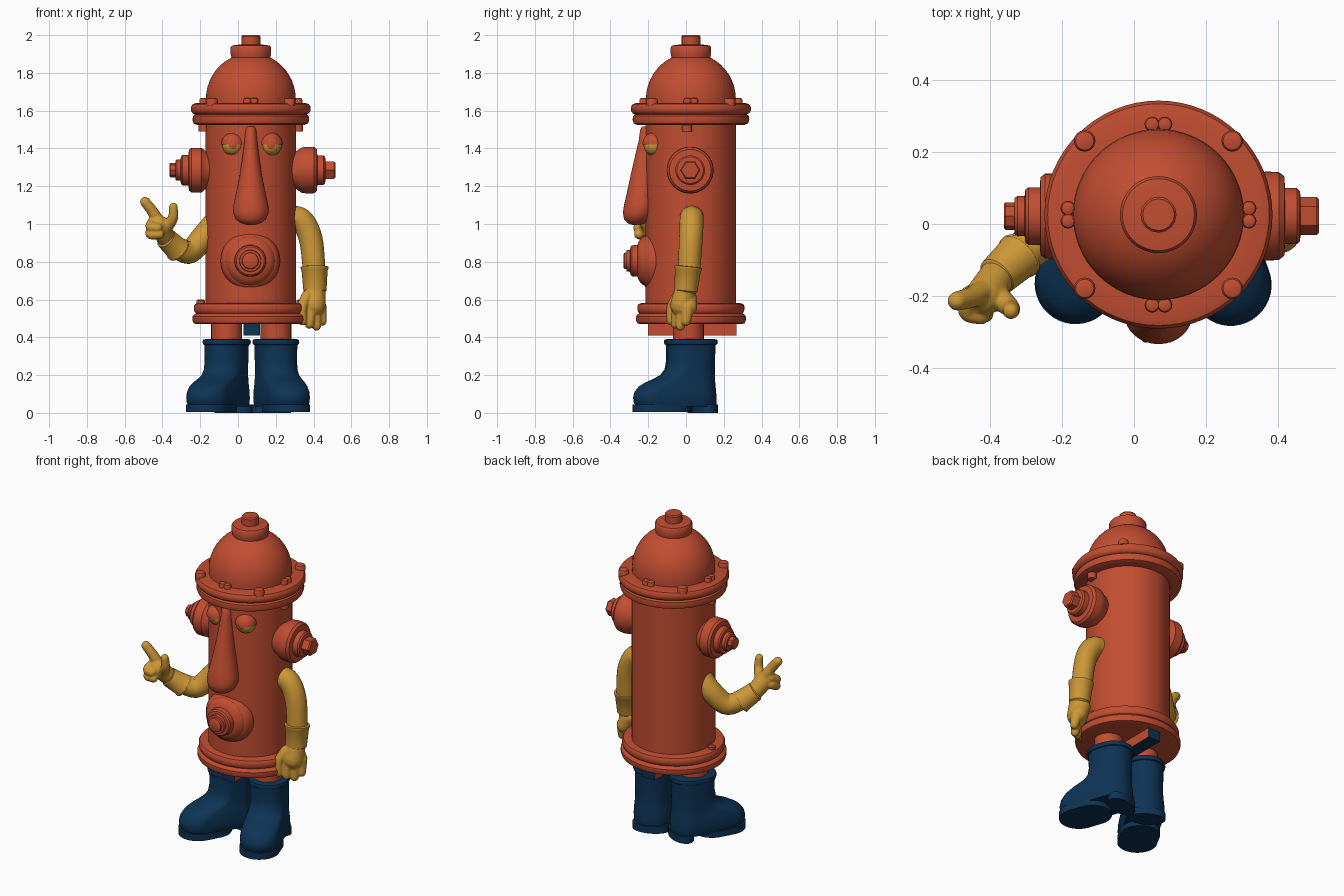
import bpy, bmesh, math
from mathutils import Vector, Matrix

CX, CY = 0.068, 0.026   # axis of the hydrant


def material(name, rgb):
    m = bpy.data.materials.new(name)
    m.diffuse_color = (*rgb, 1)
    return m


RED = material("red", (0.54, 0.075, 0.031))
YELLOW = material("yellow", (0.61, 0.31, 0.037))
BLUE = material("blue", (0.004, 0.034, 0.092))


def finish(name, bm, mats, angle=35):
    bmesh.ops.recalc_face_normals(bm, faces=bm.faces)
    me = bpy.data.meshes.new(name)
    bm.to_mesh(me)
    bm.free()
    for m in mats:
        me.materials.append(m)
    me.shade_smooth()
    me.set_sharp_from_angle(angle=math.radians(angle))
    ob = bpy.data.objects.new(name, me)
    bpy.context.collection.objects.link(ob)
    return ob


def add_loft(bm, rings):
    rows = [[bm.verts.new(p) for p in r] for r in rings]
    n = len(rows[0])
    for a, b in zip(rows, rows[1:]):
        for i in range(n):
            bm.faces.new((a[i], a[(i + 1) % n], b[(i + 1) % n], b[i]))
    bm.faces.new(rows[0][::-1])
    bm.faces.new(rows[-1])


def loft(name, rings, mat, angle=35):
    bm = bmesh.new()
    add_loft(bm, rings)
    return finish(name, bm, [mat], angle)


def lathe(name, prof, mat, loc=(CX, CY, 0), axis=(0, 0, 1), segs=48, sy=1.0):
    """Turn (radius, height) points about an axis."""
    q = Vector(axis).to_track_quat('Z', 'Y')
    rings = [[Vector(loc) + q @ Vector((r * math.cos(2 * math.pi * i / segs),
              sy * r * math.sin(2 * math.pi * i / segs), h)) for i in range(segs)]
             for r, h in prof]
    return loft(name, rings, mat)


def add_tube(bm, pts, radii, segs=20, steps=6):
    """Smooth round-ended tube through points."""
    P = [Vector(p) for p in pts]
    P = [2 * P[0] - P[1]] + P + [2 * P[-1] - P[-2]]
    path = []
    for k in range(1, len(P) - 2):
        a, b, c, d = P[k - 1:k + 3]
        for s in range(steps + (k == len(P) - 3)):
            t = s / steps
            p = 0.5 * (2 * b + (c - a) * t + (2 * a - 5 * b + 4 * c - d) * t * t
                       + (3 * b - a - 3 * c + d) * t ** 3)
            path.append((p, radii[k - 1] * (1 - t) + radii[k] * t))
    d0 = (path[0][0] - path[1][0]).normalized()
    d1 = (path[-1][0] - path[-2][0]).normalized()
    caps = [math.radians(x) for x in (25, 50, 70, 85)]
    (p0, r0), (p1, r1) = path[0], path[-1]
    path = ([(p0 + d0 * r0 * math.sin(t), r0 * math.cos(t)) for t in caps[::-1]] + path
            + [(p1 + d1 * r1 * math.sin(t), r1 * math.cos(t)) for t in caps])
    rings, u = [], None
    for i, (p, r) in enumerate(path):
        t = (path[min(i + 1, len(path) - 1)][0] - path[max(i - 1, 0)][0]).normalized()
        u = (t.orthogonal() if u is None else u - t * u.dot(t)).normalized()
        v = t.cross(u)
        rings.append([p + r * (u * math.cos(2 * math.pi * j / segs)
                               + v * math.sin(2 * math.pi * j / segs)) for j in range(segs)])
    add_loft(bm, rings)


def tube(name, pts, radii, mat):
    bm = bmesh.new()
    add_tube(bm, pts, radii)
    return finish(name, bm, [mat])


def hand(name, tubes):
    """Palm and fingers fused into one skin."""
    bm = bmesh.new()
    for pts, radii in tubes:
        add_tube(bm, pts, radii)
    ob = finish(name, bm, [YELLOW])
    m = ob.modifiers.new("fuse", 'REMESH')
    m.mode, m.voxel_size, m.use_smooth_shade = 'VOXEL', 0.006, True
    s = ob.modifiers.new("soften", 'SMOOTH')
    s.iterations = 3


# barrel, flanges and dome
lathe("barrel", [(0.24, 0.5), (0.24, 1.56)], RED, segs=64)
lathe("lower_flange", [(0.285, 0.47), (0.303, 0.475), (0.309, 0.49), (0.309, 0.51),
      (0.3, 0.522), (0.29, 0.526), (0.296, 0.532), (0.301, 0.545), (0.301, 0.565),
      (0.294, 0.577), (0.27, 0.583), (0.235, 0.583)], RED, segs=64, sy=0.94)
lathe("upper_flange", [(0.235, 1.525), (0.285, 1.525), (0.303, 1.532), (0.309, 1.55),
      (0.306, 1.572), (0.296, 1.58), (0.308, 1.586), (0.317, 1.6), (0.317, 1.62),
      (0.308, 1.635), (0.29, 1.64), (0.23, 1.64)], RED, segs=64)
dome = [(0.238, 1.63)] + [(0.238 * math.cos(math.radians(a)), 1.66 + 0.245 * math.sin(math.radians(a)))
                          for a in range(0, 90, 8)]
lathe("dome", dome, RED, segs=64)
lathe("dome_cap", [(0.1, 1.87), (0.107, 1.9), (0.107, 1.935), (0.1, 1.945), (0.06, 1.95)], RED)
lathe("dome_nut", [(0.05, 1.93), (0.05, 1.992), (0.044, 2.0)], RED, segs=16)

# flange bolts: single studs on the diagonals, pairs on the axes
STUD = [(1, -0.5), (1, 0.7), (0.85, 1.0), (0.45, 1.15)]
for k in range(8):
    a = math.radians(45 * k)
    for off in ([0] if k % 2 else [-0.07, 0.07]):
        r, rad = (0.03, 0.29) if k % 2 else (0.021, 0.252)
        lathe("flange_bolt", [(r * s, 0.024 * h) for s, h in STUD], RED,
              (CX + rad * math.cos(a + off), CY + rad * math.sin(a + off), 1.64), segs=16)
for s in (-1, 1):
    lathe("under_bolt", [(0.027, -0.03), (0.027, 0.03)], RED, (CX + s * 0.25, CY - 0.02, 1.52), segs=16)
    lathe("lower_bolt", [(0.022, -0.02), (0.022, 0.012), (0.015, 0.018)], RED,
          (CX + s * 0.265, CY, 0.583), segs=16)

# side outlets
lathe("outlet_right", [(0.09, 0.2), (0.1, 0.24), (0.12, 0.27), (0.124, 0.3), (0.122, 0.335), (0.11, 0.35),
      (0.078, 0.352), (0.078, 0.385), (0.07, 0.393), (0.055, 0.395)], RED, (CX, 0.022, 1.285), (1, 0, 0))
lathe("outlet_nut_right", [(0.053, 0.37), (0.053, 0.44), (0.046, 0.447)], RED, (CX, 0.022, 1.285), (1, 0, 0), 6)
lathe("outlet_left", [(0.09, 0.2), (0.1, 0.24), (0.118, 0.26), (0.118, 0.315), (0.108, 0.328),
      (0.08, 0.33), (0.08, 0.362), (0.074, 0.37), (0.056, 0.372), (0.056, 0.392), (0.05, 0.4)],
      RED, (CX, 0.022, 1.285), (-1, 0, 0))
lathe("outlet_nut_left", [(0.038, 0.38), (0.038, 0.425), (0.034, 0.43)], RED, (CX, 0.022, 1.285), (-1, 0, 0), 8)

# front outlet
lathe("front_outlet", [(0.155, 0.1), (0.157, 0.2), (0.152, 0.222), (0.138, 0.242), (0.13, 0.246),
      (0.122, 0.262), (0.1, 0.278), (0.084, 0.283), (0.082, 0.312), (0.074, 0.32), (0.058, 0.322),
      (0.056, 0.34), (0.044, 0.342), (0.042, 0.352), (0.036, 0.356)], RED, (0.065, CY, 0.805), (0, -1, 0))

# nose: rows of height, centre depth, half width, half depth
nose = [(0.996, -0.262, 0.025, 0.025), (1.005, -0.262, 0.053, 0.048), (1.025, -0.258, 0.08, 0.07),
        (1.06, -0.252, 0.094, 0.082), (1.1, -0.246, 0.092, 0.082), (1.17, -0.237, 0.077, 0.075),
        (1.25, -0.228, 0.06, 0.067), (1.35, -0.217, 0.045, 0.055), (1.44, -0.206, 0.034, 0.045),
        (1.5, -0.202, 0.029, 0.04), (1.517, -0.202, 0.02, 0.03)]
loft("nose", [[(CX + w * math.cos(t * math.pi / 16), y + d * math.sin(t * math.pi / 16), z)
               for t in range(32)] for z, y, w, d in nose], RED, 80)

# eyes with pupils, and half-closed lids
for x in (-0.026, 0.174):
    bm = bmesh.new()
    bmesh.ops.create_uvsphere(bm, u_segments=32, v_segments=24, radius=0.057)
    for f in bm.faces:
        f.material_index = int(f.calc_center_median().normalized().z > 0.93)
    bmesh.ops.transform(bm, verts=bm.verts, matrix=Matrix.Translation((x, -0.168, 1.418))
                        @ Matrix.Rotation(math.radians(90), 4, 'X'))
    finish("eye", bm, [YELLOW, RED])
    lathe("eyelid", [(0.05, 0)] + [(0.063 * math.cos(math.radians(a)), 0.063 * math.sin(math.radians(a)))
          for a in range(0, 90, 11)], RED, (x, -0.168, 1.422), segs=32)

# crossbar under the barrel: red flanks, blue elsewhere
bm = bmesh.new()
bmesh.ops.create_cube(bm, size=1, matrix=Matrix.Translation((0.073, 0.033, 0.445))
                      @ Matrix.Diagonal((0.086, 0.47, 0.07, 1)))
bm.normal_update()
for f in bm.faces:
    f.material_index = int(abs(f.normal.x) > 0.5)
finish("crossbar", bm, [BLUE, RED])


# legs and boots
def outline(z, front, back, w, M):
    c, h = (front + back) / 2, (back - front) / 2
    pts = []
    for i in range(40):
        a = 2 * math.pi * (i + 0.5) / 40
        s = math.sin(a)
        y = math.copysign(h - w, s) + w * s if h > w else h * s
        pts.append(M @ Vector((w * math.cos(a), c + y, z)))
    return pts


BOOT = [(0.035, -0.305, 0.13, 0.106), (0.055, -0.318, 0.133, 0.111), (0.08, -0.322, 0.133, 0.113),
        (0.11, -0.315, 0.131, 0.112), (0.14, -0.29, 0.128, 0.109), (0.163, -0.25, 0.126, 0.106),
        (0.18, -0.205, 0.125, 0.105), (0.2, -0.165, 0.124, 0.104), (0.23, -0.138, 0.124, 0.104),
        (0.28, -0.128, 0.125, 0.105), (0.36, -0.13, 0.128, 0.107), (0.362, -0.137, 0.136, 0.113),
        (0.375, -0.141, 0.14, 0.117), (0.388, -0.137, 0.136, 0.113), (0.391, -0.12, 0.12, 0.1)]
for side, x, y, turn in (("left", -0.06, 0.02, -29), ("right", 0.2, 0.03, 19)):
    M = Matrix.Translation((x, y, 0)) @ Matrix.Rotation(math.radians(turn), 4, 'Z')
    loft("boot_" + side, [outline(*r, M) for r in BOOT], BLUE, 50)
    loft("sole_" + side, [outline(z, -0.325, -0.01, 0.114, M) for z in (0.004, 0.045)], BLUE)
    loft("heel_" + side, [outline(z, 0.01, 0.136, 0.108, M) for z in (0, 0.045)], BLUE)
    lathe("leg_" + side, [(0.082, 0.35), (0.082, 0.5)], RED, (x, 0.012, 0), segs=32)

# hanging arm
tube("arm_right", [(0.26, 0.03, 1.035), (0.335, 0.03, 1.02), (0.385, 0.026, 0.92), (0.405, 0.015, 0.74)],
     [0.064, 0.064, 0.063, 0.06], YELLOW)
CUFF = [(0.062, 0), (0.073, 0.002), (0.073, 0.014), (0.069, 0.02), (0.061, 0.13), (0.04, 0.15)]
lathe("cuff_right", CUFF, YELLOW, (0.405, 0.012, 0.775), (0.02, -0.1, -1), 32)
hand("hand_right", [
    ([(0.408, 0.0, 0.67), (0.402, -0.022, 0.57)], [0.055, 0.062]),
    ([(0.39, 0.01, 0.62), (0.42, 0.015, 0.56)], [0.045, 0.045]),
    ([(0.365, -0.045, 0.62), (0.34, -0.075, 0.56), (0.342, -0.08, 0.485)], [0.03, 0.027, 0.022]),
    ([(0.385, -0.04, 0.56), (0.378, -0.055, 0.47)], [0.035, 0.025]),
    ([(0.41, -0.02, 0.55), (0.415, -0.03, 0.46)], [0.035, 0.025]),
    ([(0.435, 0.01, 0.56), (0.445, 0.0, 0.485)], [0.035, 0.025])])

# raised arm with pointing hand
tube("arm_left", [(-0.12, 0.02, 1.01), (-0.185, 0.01, 0.93), (-0.265, -0.045, 0.85), (-0.37, -0.13, 0.91)],
     [0.062, 0.064, 0.062, 0.052], YELLOW)
lathe("cuff_left", [(r * 0.93, h * 0.85) for r, h in CUFF], YELLOW, (-0.315, -0.085, 0.86), (-0.6, -0.55, 0.58), 32)
hand("hand_left", [
    ([(-0.38, -0.145, 0.925), (-0.415, -0.2, 0.99)], [0.05, 0.054]),
    ([(-0.42, -0.19, 1.01), (-0.455, -0.205, 1.07), (-0.492, -0.214, 1.117)], [0.035, 0.029, 0.027]),
    ([(-0.38, -0.2, 0.98), (-0.345, -0.232, 1.03), (-0.342, -0.242, 1.09)], [0.034, 0.027, 0.023]),
    ([(-0.45, -0.2, 1.01), (-0.462, -0.243, 0.985), (-0.425, -0.255, 0.98)], [0.03, 0.027, 0.025]),
    ([(-0.455, -0.2, 0.97), (-0.462, -0.24, 0.945), (-0.415, -0.25, 0.945)], [0.03, 0.026, 0.025])])
